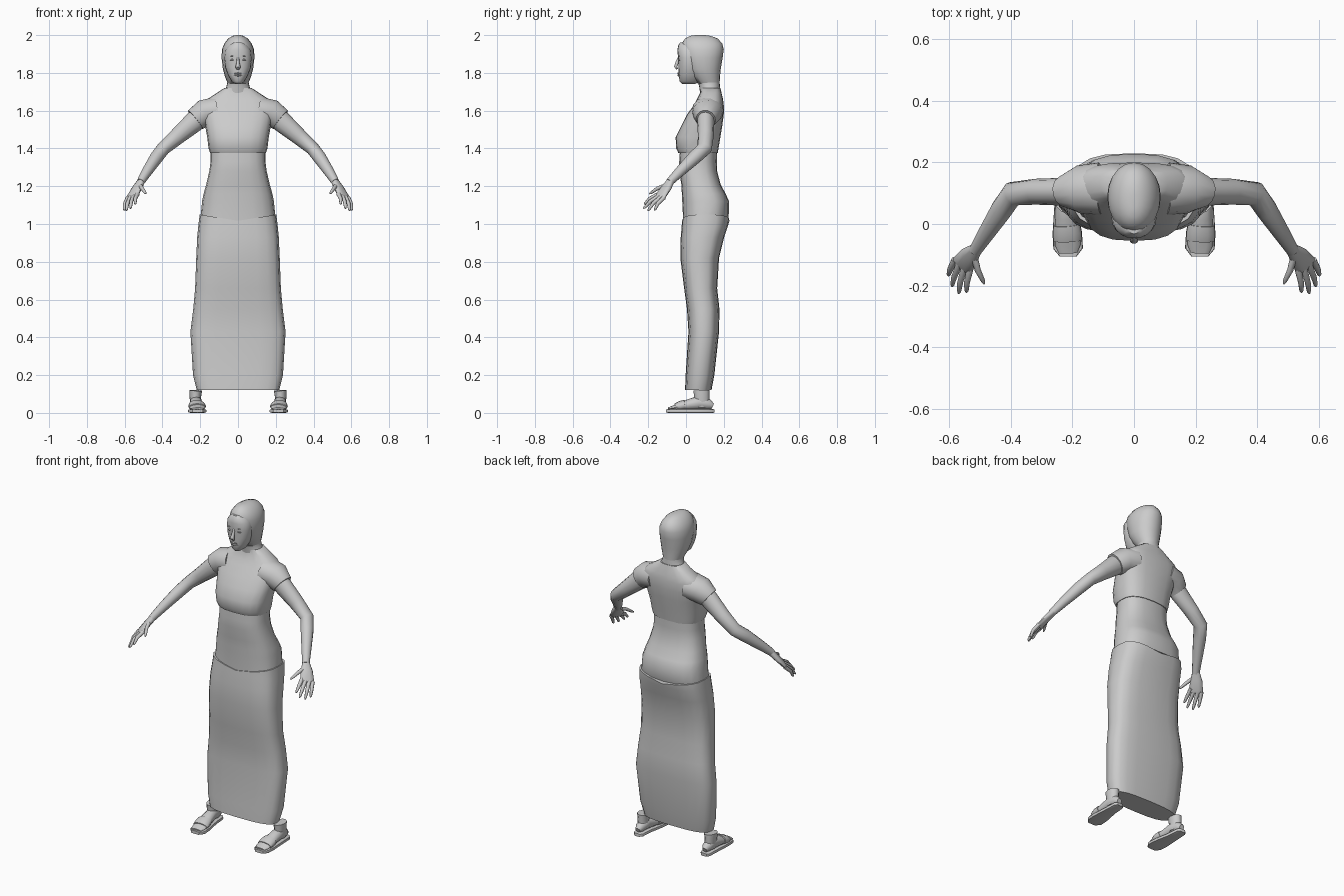
import bpy, bmesh, math
from mathutils import Vector

grey = bpy.data.materials.new("plain grey")
grey.diffuse_color = (0.6, 0.6, 0.6, 1)


def skin(name, rings, mirror=False, angle=50):
    """Bridge a list of closed rings into one capped, smooth-shaded part."""
    bm = bmesh.new()
    loops = [[bm.verts.new(p) for p in r] for r in rings]
    n = len(loops[0])
    for a, b in zip(loops, loops[1:]):
        for i in range(n):
            j = (i + 1) % n
            bm.faces.new((a[i], a[j], b[j], b[i]))
    bm.faces.new(loops[0])
    bm.faces.new(loops[-1])
    bmesh.ops.recalc_face_normals(bm, faces=bm.faces)
    me = bpy.data.meshes.new(name)
    bm.to_mesh(me)
    bm.free()
    me.materials.append(grey)
    ob = bpy.data.objects.new(name, me)
    bpy.context.collection.objects.link(ob)
    bpy.context.view_layer.objects.active = ob
    ob.select_set(True)
    bpy.ops.object.shade_smooth_by_angle(angle=math.radians(angle))
    ob.select_set(False)
    if mirror:
        ob.modifiers.new("Mirror", 'MIRROR')
    return ob


def oval(n, p):
    """Unit superellipse; p = 2 is round, higher is boxier."""
    for i in range(n):
        t = 2 * math.pi * i / n
        c, s = math.cos(t), math.sin(t)
        yield (math.copysign(abs(c) ** (2 / p), c), math.copysign(abs(s) ** (2 / p), s))


def loft(name, levels, p=2.4, n=20, rim=None):
    """Levels are (z, half width, front y, back y); rim shifts the top ring."""
    rings = []
    for k, (z, w, f, b) in enumerate(levels):
        ring = [Vector((w * c, (f + b) / 2 + s * (b - f) / 2, z)) for c, s in oval(n, p)]
        if rim and k == len(levels) - 1:
            for v in ring:
                v.z += rim(v)
        rings.append(ring)
    return skin(name, rings)


def tube(name, pts, radii, side, p=2, n=10, mirror=True):
    """Sweep an oval along pts; radii are (along side, across side)."""
    pts = [Vector(q) for q in pts]
    rings = []
    for k, q in enumerate(pts):
        t = (pts[min(k + 1, len(pts) - 1)] - pts[max(k - 1, 0)]).normalized()
        u = Vector(side)
        u = (u - t * u.dot(t)).normalized()
        v = t.cross(u)
        rings.append([q + u * radii[k][0] * c + v * radii[k][1] * s for c, s in oval(n, p)])
    return skin(name, rings, mirror)


# Long skirt with a rim that dips at the middle
loft("skirt", [
    (0.12, 0.218, -0.005, 0.135), (0.20, 0.238, -0.002, 0.15), (0.43, 0.252, 0.013, 0.175),
    (0.55, 0.237, 0.005, 0.177), (0.66, 0.227, -0.01, 0.165), (0.82, 0.221, -0.03, 0.175),
    (0.93, 0.216, -0.028, 0.202), (1.0, 0.209, -0.022, 0.225), (1.05, 0.203, -0.02, 0.23)],
    p=3, rim=lambda v: -0.033 * (1 - abs(v.x) / 0.203))

# Hips and waist
loft("waist", [
    (0.95, 0.205, -0.015, 0.19), (1.04, 0.198, -0.016, 0.226), (1.12, 0.190, -0.02, 0.228),
    (1.16, 0.182, -0.022, 0.21), (1.21, 0.168, -0.025, 0.183), (1.28, 0.152, -0.036, 0.165),
    (1.33, 0.145, -0.036, 0.163), (1.42, 0.145, -0.03, 0.165)], p=2.6)

# Cropped blouse, running up into the shoulders and neck
loft("blouse", [
    (1.375, 0.148, -0.04, 0.168), (1.40, 0.156, -0.052, 0.172), (1.46, 0.163, -0.055, 0.182),
    (1.52, 0.174, -0.025, 0.192), (1.58, 0.185, 0.005, 0.20), (1.63, 0.19, 0.042, 0.20),
    (1.66, 0.165, 0.058, 0.196), (1.695, 0.11, 0.075, 0.188), (1.72, 0.072, 0.076, 0.182)], p=2.7)
loft("neck", [(1.67, 0.09, 0.078, 0.18), (1.725, 0.062, 0.07, 0.18), (1.75, 0.056, 0.064, 0.178),
              (1.80, 0.058, 0.05, 0.178)], p=2.1)

# Short sleeves, arms and palms
tube("sleeve", [(0.11, 0.115, 1.60), (0.18, 0.112, 1.588), (0.225, 0.105, 1.552)],
     [(0.085, 0.075), (0.078, 0.072), (0.052, 0.064)], (0, 1, 0), n=14)
tube("arm", [(0.20, 0.105, 1.57), (0.235, 0.105, 1.538), (0.32, 0.105, 1.465), (0.395, 0.098, 1.40),
             (0.432, 0.045, 1.352), (0.48, -0.03, 1.28), (0.516, -0.087, 1.222)],
     [(0.045, 0.055), (0.045, 0.055), (0.042, 0.044), (0.04, 0.036), (0.037, 0.035),
      (0.028, 0.028), (0.021, 0.021)], (0, 1, 0), n=12)
across = (0.055, 0.035, -0.02)
tube("palm", [(0.513, -0.082, 1.226), (0.535, -0.105, 1.19), (0.558, -0.135, 1.148), (0.562, -0.142, 1.138)],
     [(0.021, 0.019), (0.033, 0.016), (0.039, 0.013), (0.034, 0.009)], across, p=2.4)

# Fingers: knuckle, tip
fingers = {
    "index_finger": ((0.534, -0.154, 1.152), (0.545, -0.222, 1.105)),
    "middle_finger": ((0.552, -0.146, 1.145), (0.570, -0.226, 1.082)),
    "ring_finger": ((0.570, -0.136, 1.138), (0.592, -0.203, 1.070)),
    "little_finger": ((0.585, -0.123, 1.132), (0.604, -0.168, 1.072)),
    "thumb": ((0.520, -0.100, 1.205), (0.487, -0.195, 1.160)),
}
for name, (a, b) in fingers.items():
    a, b = Vector(a), Vector(b)
    bend = a.lerp(b, 0.5) + Vector((0.004, -0.004, 0.006))
    tube(name, [a.lerp(b, -0.15), bend, a.lerp(b, 0.9), b],
         [(0.012, 0.012), (0.010, 0.010), (0.007, 0.007), (0.003, 0.003)], across, n=8)

# Head covering
loft("head_scarf", [
    (1.745, 0.055, 0.062, 0.178), (1.78, 0.069, 0.03, 0.18), (1.82, 0.08, 0.002, 0.184),
    (1.88, 0.087, -0.016, 0.194), (1.925, 0.085, -0.026, 0.20), (1.955, 0.073, -0.024, 0.192),
    (1.982, 0.052, -0.004, 0.168), (1.996, 0.028, 0.022, 0.13), (2.0, 0.010, 0.05, 0.10)], p=2.1)

# Face, slightly proud of the scarf
loft("face", [
    (1.742, 0.018, -0.022, 0.05), (1.755, 0.034, -0.034, 0.07), (1.79, 0.054, -0.038, 0.08),
    (1.83, 0.068, -0.04, 0.08), (1.88, 0.073, -0.042, 0.08), (1.92, 0.068, -0.046, 0.08),
    (1.945, 0.05, -0.041, 0.08), (1.96, 0.03, -0.032, 0.08)], p=2.2)
x_axis = (1, 0, 0)
tube("nose", [(0, -0.036, 1.885), (0, -0.047, 1.855), (0, -0.055, 1.832), (0, -0.046, 1.82)],
     [(0.006, 0.006), (0.008, 0.009), (0.014, 0.009), (0.010, 0.005)], x_axis, mirror=False)
up = (0, 0, 1)
for name, z, r, y in (("upper_lip", 1.797, 0.005, -0.039), ("lower_lip", 1.787, 0.006, -0.038)):
    tube(name, [(-0.022, y + 0.006, z), (0, y, z), (0.022, y + 0.006, z)],
         [(0.001, 0.002), (r, 0.008), (0.001, 0.002)], up, n=8, mirror=False)
for name, z, r in (("eye", 1.868, 0.006), ("brow", 1.888, 0.003)):
    tube(name, [(0.014, -0.035, z), (0.030, -0.035, z + 0.002), (0.048, -0.025, z)],
         [(0.001, 0.002), (r, 0.007), (0.001, 0.002)], up, n=8)

# Lower legs, feet and sandals
tube("lower_leg", [(0.222, 0.085, 0.03), (0.226, 0.084, 0.08), (0.224, 0.082, 0.119)],
     [(0.028, 0.04), (0.030, 0.042), (0.034, 0.045)], x_axis)
tube("foot", [(0.224, 0.142, 0.035), (0.224, 0.12, 0.045), (0.223, 0.07, 0.055), (0.220, 0.02, 0.044),
              (0.216, -0.03, 0.035), (0.215, -0.07, 0.026), (0.214, -0.095, 0.022)],
     [(0.015, 0.015), (0.028, 0.028), (0.032, 0.038), (0.036, 0.030),
      (0.042, 0.021), (0.041, 0.012), (0.030, 0.006)], x_axis, n=12)
tube("sandal_sole", [(0.224, 0.15, 0.010), (0.224, 0.135, 0.010), (0.223, 0.06, 0.010), (0.217, -0.03, 0.010),
                     (0.214, -0.08, 0.010), (0.214, -0.105, 0.010)],
     [(0.018, 0.009), (0.031, 0.010), (0.036, 0.010), (0.048, 0.010), (0.048, 0.010), (0.028, 0.009)],
     x_axis, p=5, n=12)
tube("toe_strap", [(0.216, -0.055, 0.030), (0.217, -0.03, 0.036), (0.219, -0.003, 0.042)],
     [(0.045, 0.020), (0.047, 0.027), (0.043, 0.028)], x_axis, n=12)
